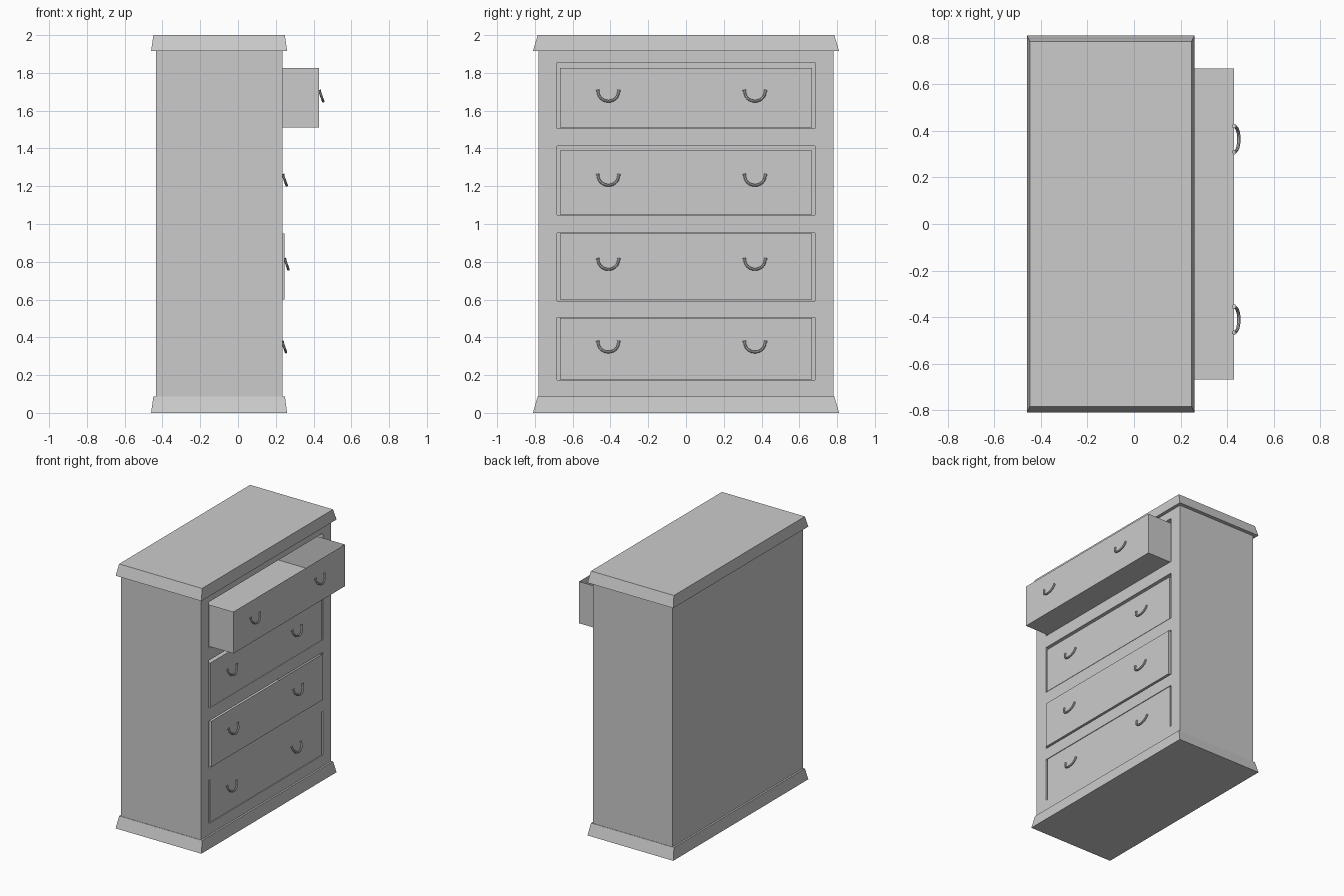
import bpy, bmesh, math

if "Cube" in bpy.data.objects:
    bpy.data.objects.remove(bpy.data.objects["Cube"])


def finish(name, bm):
    bmesh.ops.recalc_face_normals(bm, faces=bm.faces)
    me = bpy.data.meshes.new(name)
    bm.to_mesh(me)
    bm.free()
    ob = bpy.data.objects.new(name, me)
    bpy.context.collection.objects.link(ob)
    return ob


def add_block(bm, lower, upper, z0, z1):
    """Box or frustum between two rectangles (x0, x1, half_y)."""
    rings = []
    for (x0, x1, h), z in ((lower, z0), (upper, z1)):
        rings.append([bm.verts.new(p) for p in
                      ((x0, -h, z), (x1, -h, z), (x1, h, z), (x0, h, z))])
    a, b = rings
    bm.faces.new(a[::-1])
    top = bm.faces.new(b)
    for i in range(4):
        j = (i + 1) % 4
        bm.faces.new((a[i], a[j], b[j], b[i]))
    return top


def block(name, lower, upper, z0, z1):
    bm = bmesh.new()
    add_block(bm, lower, upper, z0, z1)
    return finish(name, bm)


# front x, drawer bottom, drawer top, opening bottom, opening top, handle top
DRAWERS = [
    (0.429, 1.51, 1.827, 1.505, 1.855, 1.708),
    (0.2355, 1.05, 1.388, 1.048, 1.412, 1.263),
    (0.245, 0.60, 0.949, 0.593, 0.952, 0.818),
    (0.232, 0.176, 0.502, 0.174, 0.504, 0.380),
]

# Carcass with four drawer pockets
carcass = block("carcass", (-0.435, 0.235, 0.782), (-0.435, 0.235, 0.782), 0.03, 1.97)
bm = bmesh.new()
for _, _, _, z0, z1, _ in DRAWERS:
    add_block(bm, (-0.40, 0.4, 0.682), (-0.40, 0.4, 0.682), z0, z1)
cutter = finish("pocket_cutter", bm)
cutter.hide_render = True
mod = carcass.modifiers.new("pockets", 'BOOLEAN')
mod.operation = 'DIFFERENCE'
mod.solver = 'EXACT'
mod.object = cutter
bpy.context.view_layer.objects.active = carcass
bpy.ops.object.modifier_apply(modifier=mod.name)
bpy.data.objects.remove(cutter)

# Flared plinth and top moulding
wide, narrow = (-0.46, 0.26, 0.81), (-0.448, 0.248, 0.785)
block("plinth", wide, narrow, 0, 0.088)
block("top_moulding", wide, narrow, 1.917, 2.0)


def drawer(name, x, z0, z1):
    """Open-topped tray."""
    bm = bmesh.new()
    rect = (x - 0.61, x, 0.668)
    top = add_block(bm, rect, rect, z0, z1)
    bmesh.ops.inset_region(bm, faces=[top], thickness=0.055)
    inner = bmesh.ops.extrude_discrete_faces(bm, faces=[top])["faces"][0]
    bmesh.ops.translate(bm, verts=inner.verts, vec=(0, 0, -(z1 - z0 - 0.05)))
    return finish(name, bm)


def handle(name, x, y, z):
    """Tilted U-shaped pull with thicker ends."""
    r = 0.054
    path = [(-0.056, 0.0, 1.35), (-0.055, 0.006, 1.1)]
    for i in range(13):
        a = math.pi * i / 12
        path.append((-r * math.cos(a), 0.008 + 0.050 * math.sin(a), 0.95))
    path += [(0.055, 0.006, 1.1), (0.056, 0.0, 1.35)]
    cu = bpy.data.curves.new(name, 'CURVE')
    cu.dimensions = '3D'
    cu.bevel_depth = 0.0075
    cu.bevel_resolution = 2
    cu.use_fill_caps = True
    sp = cu.splines.new('POLY')
    sp.points.add(len(path) - 1)
    for p, (u, s, w) in zip(sp.points, path):
        p.co = (x + 0.001 + s * 0.36, y + u, z - s, 1)
        p.radius = w
    ob = bpy.data.objects.new(name, cu)
    bpy.context.collection.objects.link(ob)
    bpy.ops.object.select_all(action='DESELECT')
    ob.select_set(True)
    bpy.context.view_layer.objects.active = ob
    bpy.ops.object.convert(target='MESH')
    bpy.ops.object.shade_smooth_by_angle()


# Drawers, each with two pulls
for n, (x, z0, z1, _, _, hz) in enumerate(DRAWERS, 1):
    drawer(f"drawer_{n}", x, z0, z1)
    for side, y in (("left", -0.411), ("right", 0.365)):
        handle(f"drawer_{n}_handle_{side}", x, y, hz)
